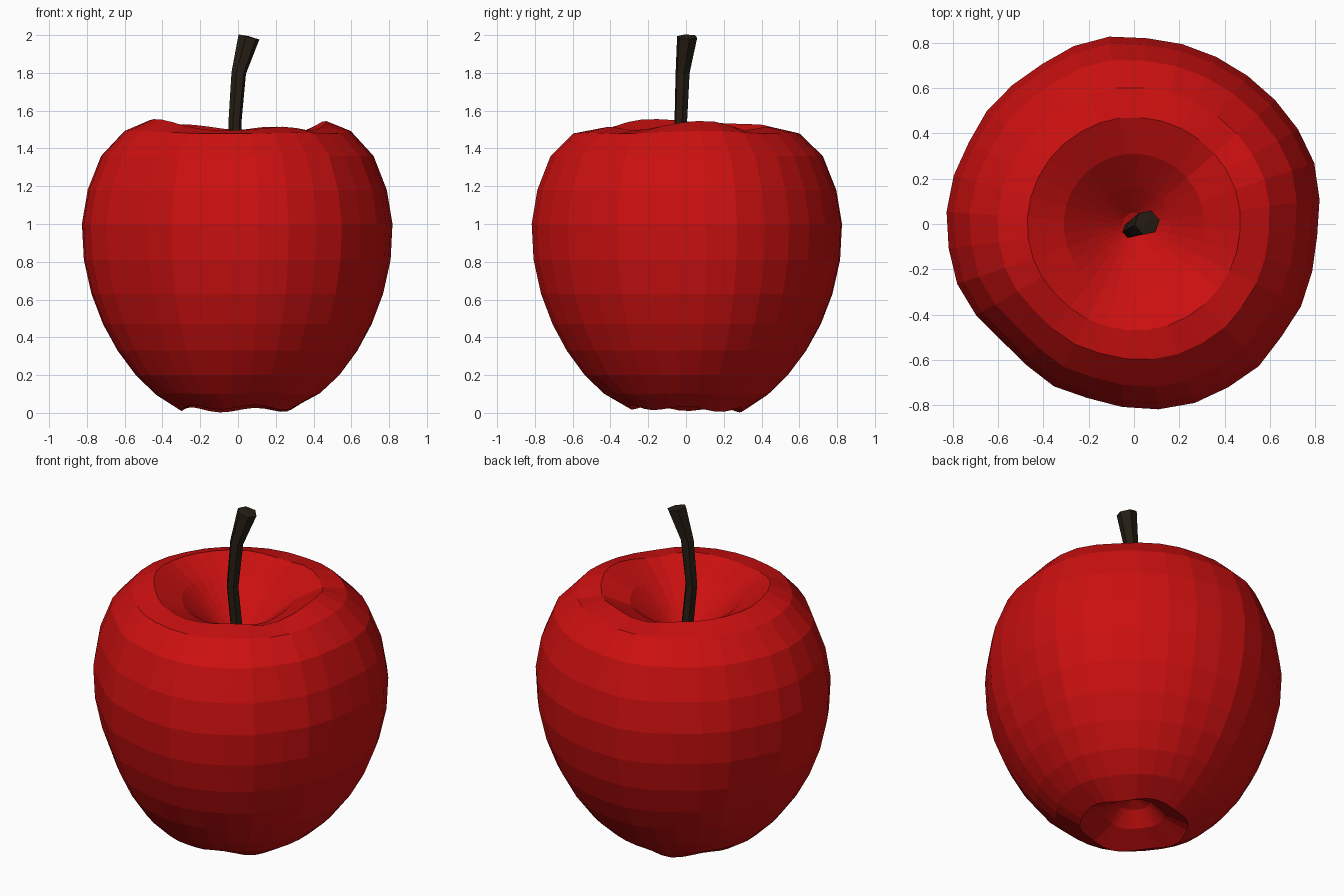
import bpy, bmesh, math
from mathutils import Vector

if "Cube" in bpy.data.objects:
    bpy.data.objects.remove(bpy.data.objects["Cube"])


def paint(obj, name, color):
    mat = bpy.data.materials.new(name)
    mat.diffuse_color = color
    mat.use_nodes = True
    mat.node_tree.nodes["Principled BSDF"].inputs["Base Color"].default_value = mat.diffuse_color
    obj.data.materials.append(mat)


def build(name, rings, start, end):
    """Skin a list of vertex rings and close both ends with a fan."""
    bm = bmesh.new()
    rows = [[bm.verts.new(p) for p in ring] for ring in rings]
    n = len(rows[0])
    for a, b in zip(rows, rows[1:]):
        for i in range(n):
            j = (i + 1) % n
            bm.faces.new((a[i], a[j], b[j], b[i]))
    for row, tip in ((rows[0], start), (rows[-1], end)):
        c = bm.verts.new(tip)
        for i in range(n):
            bm.faces.new((row[i], row[(i + 1) % n], c))
    bmesh.ops.recalc_face_normals(bm, faces=bm.faces)
    mesh = bpy.data.meshes.new(name)
    bm.to_mesh(mesh)
    bm.free()
    obj = bpy.data.objects.new(name, mesh)
    bpy.context.collection.objects.link(obj)
    return obj


# Apple body: (radius, height, top waviness, bottom waviness)
profile = [
    (.09, .17, 0, 0), (.165, .09, 0, .3), (.30, .022, 0, 1), (.435, .10, 0, .3),
    (.54, .20, 0, 0), (.635, .33, 0, 0), (.71, .47, 0, 0), (.77, .63, 0, 0),
    (.81, .81, 0, 0), (.82, 1.0, 0, 0), (.79, 1.18, 0, 0), (.72, 1.36, 0, 0),
    (.60, 1.485, .3, 0), (.47, 1.52, 1, 0), (.31, 1.44, .5, 0),
    (.16, 1.31, 0, 0), (.05, 1.21, 0, 0)]
# Slightly uneven girth and rim height around the fruit
girth = [.827, .841, .837, .83, .825, .823, .823, .823, .835, .83, .815, .816, .82,
         .814, .825, .83, .826, .825, .806, .78, .784, .80, .796, .81, .826, .835,
         .833, .836, .82, .823, .815, .811]
rim = [.025, .022, 0, -.025, -.015, -.005, -.008, -.02, -.018, -.005, .005, .008,
       .01, .013, .016, .02, .03, .035, .033, .02, 0, -.015, -.024, -.024, -.02,
       -.012, -.005, -.012, -.025, -.018, 0, .016]
N = len(girth)
rings = []
for r, z, top, low in profile:
    blend = min(1, max(0, (r - .4) / .35))
    ring = []
    for k in range(N):
        a = math.radians(7.5) + math.tau * k / N
        rr = r * (1 + (girth[k] / .822 - 1) * blend)
        dz = top * rim[k] + low * (.012 * math.cos(5 * a) - .008 * math.sin(a))
        ring.append((rr * math.cos(a), rr * math.sin(a), z + dz))
    rings.append(ring)
apple = build("apple_body", rings, (0, 0, .21), (0, 0, 1.19))
paint(apple, "apple_red", (.6, .005, .005, 1))

# Bent six-sided stem: centre x, y, z, radius
path = [(.01, -.01, 1.17, .036), (-.017, -.028, 1.53, .035),
        (.004, -.018, 1.80, .039), (.058, .006, 1.99, .056)]
tilt = [0, 0, -.12, -.25]
stem_rings = []
for (x, y, z, r), t in zip(path, tilt):
    ring = []
    for k in range(6):
        a = math.tau * k / 6 + .2
        ring.append((x + r * math.cos(a), y + r * math.sin(a), z + t * r * math.cos(a)))
    stem_rings.append(ring)
stem = build("stem", stem_rings, Vector(path[0][:3]), (.056, .006, 1.995))
paint(stem, "stem_brown", (.02, .013, .007, 1))
